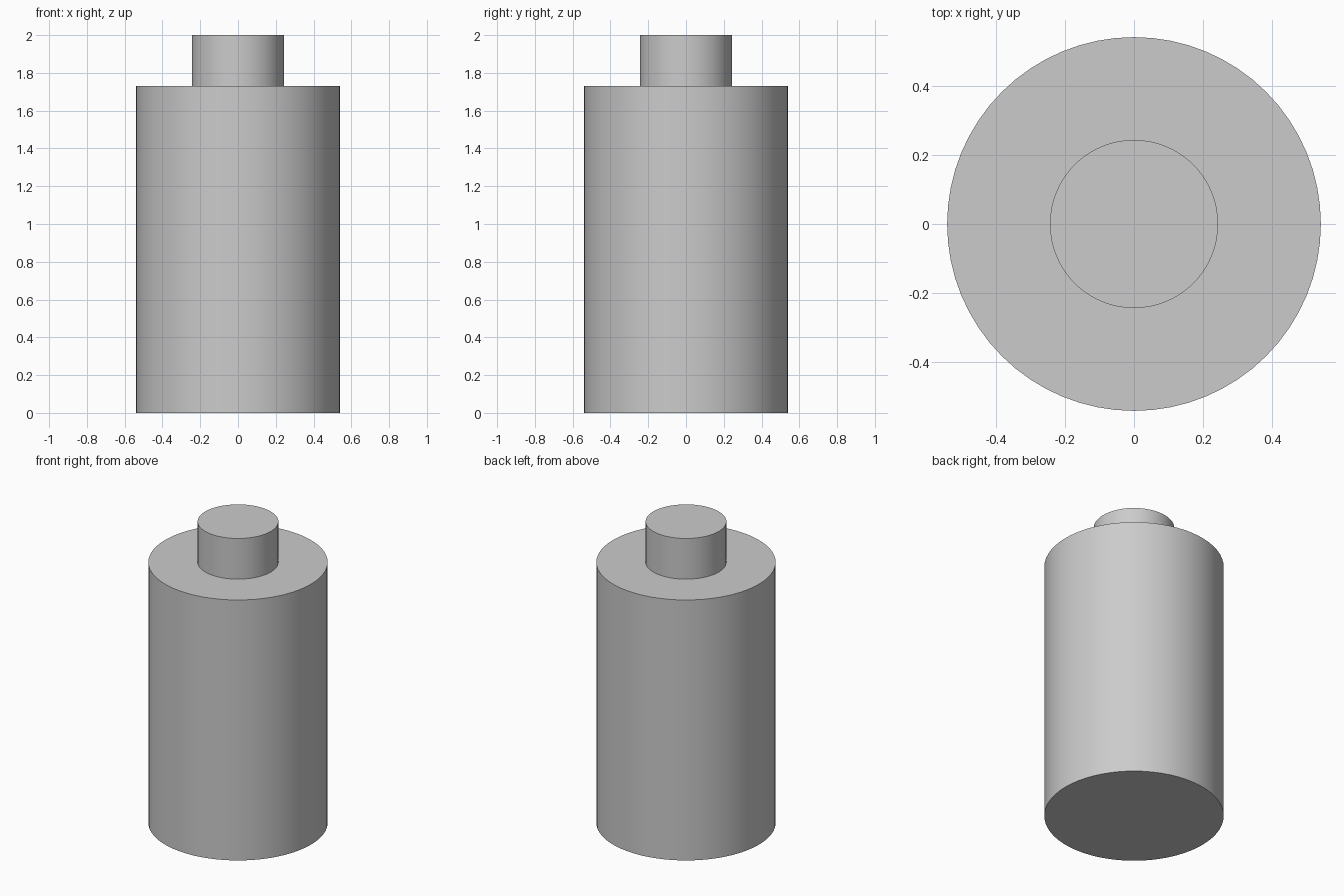
import bpy
import bmesh
from math import cos, sin, pi, radians

if "Cube" in bpy.data.objects:
    bpy.data.objects.remove(bpy.data.objects["Cube"])

SEGMENTS = 64


def lathe(name, profile):
    """Revolve (radius, z) points around z and cap both ends."""
    bm = bmesh.new()
    rings = []
    for r, z in profile:
        rings.append([bm.verts.new((r * cos(2 * pi * i / SEGMENTS),
                                    r * sin(2 * pi * i / SEGMENTS), z))
                      for i in range(SEGMENTS)])
    for low, high in zip(rings, rings[1:]):
        for i in range(SEGMENTS):
            j = (i + 1) % SEGMENTS
            bm.faces.new((low[i], low[j], high[j], high[i]))
    bm.faces.new(reversed(rings[0]))
    bm.faces.new(rings[-1])
    mesh = bpy.data.meshes.new(name)
    bm.to_mesh(mesh)
    bm.free()
    obj = bpy.data.objects.new(name, mesh)
    bpy.context.collection.objects.link(obj)
    bpy.ops.object.select_all(action='DESELECT')
    obj.select_set(True)
    bpy.context.view_layer.objects.active = obj
    bpy.ops.object.shade_smooth_by_angle(angle=radians(30))
    return obj


# Wide body, flat shoulder and narrow neck as one closed stepped cylinder
lathe("stepped_cylinder", [(0.54, 0.0), (0.54, 1.73), (0.243, 1.73), (0.243, 2.0)])
